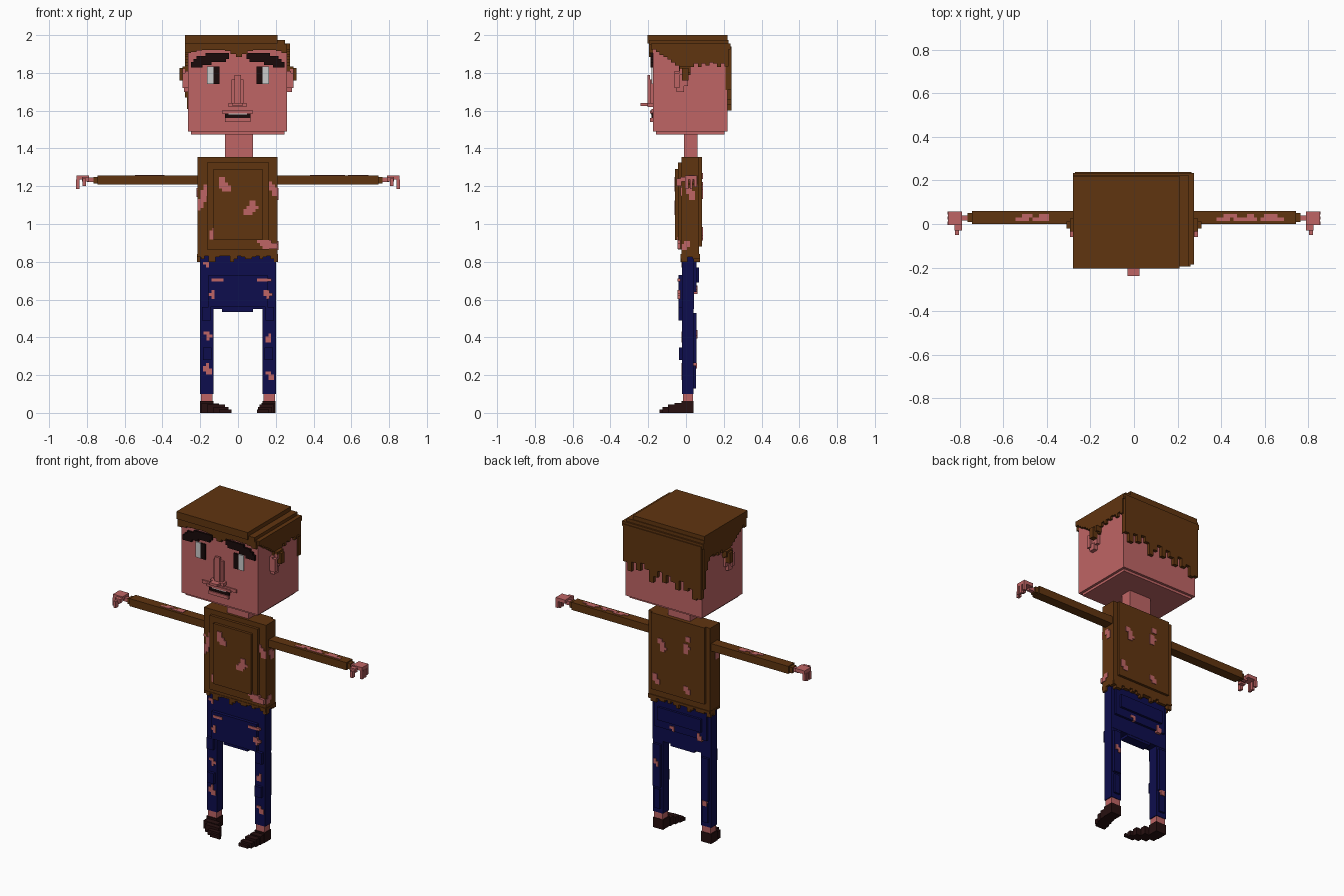
import bpy, bmesh, random

cube = bpy.data.objects.get("Cube")
if cube:
    bpy.data.objects.remove(cube, do_unlink=True)
random.seed(4)


def material(name, rgb):
    m = bpy.data.materials.new(name)
    m.use_nodes = True
    m.diffuse_color = (*rgb, 1)
    b = m.node_tree.nodes["Principled BSDF"]
    b.inputs["Base Color"].default_value = (*rgb, 1)
    b.inputs["Roughness"].default_value = 0.9
    return m


skin = material("skin", (0.52, 0.13, 0.13))
brown = material("brown", (0.118, 0.035, 0.005))
navy = material("navy", (0.004, 0.004, 0.075))
leather = material("dark leather", (0.02, 0.005, 0.005))
black = material("near black", (0.010, 0.003, 0.003))
white = material("white", (0.6, 0.6, 0.6))


def boxes(name, mat, *specs):
    """One object from boxes given as (x0, x1, y0, y1, z0, z1)."""
    bm = bmesh.new()
    for b in specs:
        lo, hi = b[0::2], b[1::2]
        for v in bmesh.ops.create_cube(bm, size=1)["verts"]:
            v.co = [lo[i] if v.co[i] < 0 else hi[i] for i in range(3)]
    me = bpy.data.meshes.new(name)
    bm.to_mesh(me)
    bm.free()
    me.materials.append(mat)
    ob = bpy.data.objects.new(name, me)
    bpy.context.collection.objects.link(ob)
    return ob


def mirror(b):
    return (-b[1], -b[0], *b[2:])


def box_on(u, us, w, ws, v, vs):
    b = [0] * 6
    for axis, (lo, hi) in ((u, us), (w, ws), (v, vs)):
        b[2 * axis:2 * axis + 2] = lo, hi
    return tuple(b)


def fringe(name, mat, u, u_range, w, w_range, top, bottoms):
    """Row of columns along axis u with ragged lower ends."""
    step = (u_range[1] - u_range[0]) / len(bottoms)
    boxes(name, mat, *[box_on(u, (u_range[0] + i * step, u_range[0] + (i + 1) * step),
                              w, w_range, 2, (z, top)) for i, z in enumerate(bottoms)])


def pixels(name, mat, rows, u, u0, v, v_top, w, w_range, s=0.0155):
    """Stepped plate: '#' cells, each run in a row becomes one box."""
    out = []
    for r, row in enumerate(rows.split("/")):
        start = None
        for c, ch in enumerate(row + "."):
            if ch == "#" and start is None:
                start = c
            elif ch != "#" and start is not None:
                out.append(box_on(u, (u0 + start * s, u0 + c * s), w, w_range,
                                  v, (v_top - (r + 1) * s, v_top - r * s)))
                start = None
    boxes(name, mat, *out)


# Head and neck
boxes("head", skin, (-0.265, 0.26, -0.175, 0.22, 1.49, 1.93),
      (-0.25, 0.245, -0.16, 0.205, 1.475, 1.49))
boxes("neck", skin, (-0.07, 0.08, -0.01, 0.06, 1.35, 1.48))

# Face
boxes("nose", skin, (-0.035, 0.03, -0.19, -0.17, 1.63, 1.765),
      (-0.018, 0.015, -0.205, -0.19, 1.64, 1.79),
      (-0.05, 0.045, -0.205, -0.17, 1.62, 1.64),
      (-0.03, 0.025, -0.24, -0.2, 1.625, 1.64))
boxes("lips", skin, (-0.12, 0.115, -0.182, -0.17, 1.59, 1.61),
      (-0.085, 0.08, -0.19, -0.17, 1.585, 1.60),
      (-0.07, 0.065, -0.19, -0.17, 1.54, 1.56))
boxes("mouth", black, (-0.07, 0.067, -0.183, -0.17, 1.56, 1.585))
boxes("teeth", white, (-0.05, 0.047, -0.186, -0.17, 1.579, 1.585))
eye = [(0.13, 0.165, -0.183, -0.17, 1.74, 1.835)]
pupil = [(0.097, 0.13, -0.183, -0.17, 1.74, 1.835)]
glint = [(0.118, 0.13, -0.186, -0.17, 1.765, 1.815)]
for nm, mat, part in (("eye_white", white, eye), ("pupil", black, pupil)):
    boxes("left_" + nm, mat, *part)
    boxes("right_" + nm, mat, *map(mirror, part))
brow = "########...../###########../.###########./......#######/.........####"
pixels("left_eyebrow", black, brow, 0, 0.045, 2, 1.905, 1, (-0.188, -0.17))
pixels("right_eyebrow", black, "/".join(r[::-1] for r in brow.split("/")),
       0, -0.25, 2, 1.905, 1, (-0.188, -0.17))

# Ears, with hair tucked over the top
ear = [(0.25, 0.28, -0.06, 0.01, 1.73, 1.81), (0.25, 0.295, -0.06, -0.035, 1.72, 1.80),
       (0.25, 0.295, -0.035, 0.01, 1.79, 1.82), (0.25, 0.285, -0.05, -0.01, 1.70, 1.74)]
tuft = [(0.255, 0.295, -0.035, 0.025, 1.80, 1.835), (0.28, 0.31, -0.02, 0.012, 1.76, 1.825)]
for side, f in (("left", lambda b: b), ("right", mirror)):
    boxes(side + "_ear", skin, *map(f, ear))
    boxes(side + "_ear_hair", brown, *map(f, tuft))

# Hair
boxes("hair_cap", brown, (-0.28, 0.21, -0.205, 0.22, 1.955, 2.0),
      (-0.28, 0.25, -0.195, 0.225, 1.94, 1.975),
      (-0.28, 0.275, -0.185, 0.235, 1.925, 1.955))
fringe("front_hair", brown, 0, (-0.28, 0.26), 1, (-0.195, -0.17), 1.95,
       [1.905, 1.91, 1.918, 1.92, 1.92, 1.922, 1.92, 1.915, 1.90, 1.885,
        1.90, 1.915, 1.92, 1.922, 1.92, 1.92, 1.915, 1.905])
side_ends = [1.925, 1.91, 1.895, 1.885, 1.87, 1.855, 1.84, 1.80, 1.755, 1.79, 1.83, 1.85,
             1.83, 1.85, 1.84, 1.855, 1.85, 1.83, 1.85, 1.835]
fringe("left_side_hair", brown, 1, (-0.18, 0.225), 0, (0.25, 0.275), 1.94, side_ends)
fringe("right_side_hair", brown, 1, (-0.18, 0.225), 0, (-0.28, -0.255), 1.94,
       side_ends[:-2] + [1.78, 1.67])
fringe("back_hair", brown, 0, (-0.27, 0.265), 1, (0.21, 0.24), 1.94,
       [1.61, 1.60, 1.66, 1.64, 1.69, 1.63, 1.67, 1.70, 1.65, 1.71, 1.67, 1.63,
        1.70, 1.73, 1.68, 1.72, 1.66, 1.71])

# Shirt with stepped chest and back
boxes("shirt", brown, (-0.215, 0.21, -0.025, 0.07, 0.83, 1.355),
      (-0.165, 0.165, -0.042, 0, 0.865, 1.325),
      (-0.13, 0.13, -0.058, 0, 0.915, 1.29),
      (-0.185, 0.18, 0.05, 0.085, 0.88, 1.355))
for nm, u, ur, w, wr, n in (("front", 0, (-0.215, 0.21), 1, (-0.028, 0), 22),
                            ("back", 0, (-0.215, 0.21), 1, (0.035, 0.075), 22),
                            ("left", 1, (-0.025, 0.07), 0, (0.19, 0.212), 6),
                            ("right", 1, (-0.025, 0.07), 0, (-0.217, -0.19), 6)):
    fringe(nm + "_shirt_hem", brown, u, ur, w, wr, 0.84,
           [random.choice((0.83, 0.825, 0.815, 0.80)) for _ in range(n)])

# Skin showing through torn shirt
chest, core, step, back = (-0.062, -0.05), (-0.029, -0.02), (-0.046, -0.03), (0.08, 0.089)
tears = (("##./##./###/####/.###", -0.10, 1.25, chest),
         ("..##./..##./.####/####./###..", 0.03, 1.125, chest),
         (".##./####/####/###.", -0.15, 0.98, step),
         ("..##/..##/.###/.###/.##./###./##../##../#...", -0.214, 1.21, core),
         ("#.../##../###./.###/..##/..##", 0.149, 1.24, core),
         ("##..../#####./.######/..#####", 0.10, 0.93, step),
         ("..##/.###/.##./###./.##.", 0.07, 1.21, back),
         ("##./##./.../.##/###/.##/.##", -0.09, 1.27, back),
         (".##/.##/###/##.", 0.12, 0.985, back),
         (".##/###/##.", -0.09, 0.96, back))
for i, (rows, x, z, y) in enumerate(tears):
    pixels(f"shirt_tear_{i + 1}", skin, rows, 0, x, 2, z, 1, y)
pixels("left_side_tear", skin, "##../###./.##./.##.", 1, 0.0, 2, 1.19, 0, (0.2, 0.214))
pixels("left_waist_tear", skin, ".##/###/##.", 1, -0.025, 2, 0.91, 0, (0.2, 0.214))
pixels("right_side_tear", skin, "###/.##/.##", 1, -0.025, 2, 1.19, 0, (-0.219, -0.2))

# Arms and hands
hand = [(0.75, 0.80, 0.015, 0.04, 1.222, 1.245), (0.79, 0.855, -0.005, 0.058, 1.235, 1.257),
        (0.84, 0.857, -0.005, 0.012, 1.185, 1.235), (0.84, 0.857, 0.02, 0.035, 1.185, 1.235),
        (0.84, 0.857, 0.043, 0.058, 1.195, 1.235), (0.79, 0.825, -0.03, -0.005, 1.225, 1.25),
        (0.805, 0.822, -0.05, -0.025, 1.20, 1.24)]
sleeve = [(0.2, 0.745, 0, 0.06, 1.21, 1.257), (0.745, 0.765, 0.01, 0.05, 1.215, 1.25)]
for side, f in (("left", lambda b: b), ("right", mirror)):
    boxes(side + "_sleeve", brown, *map(f, sleeve))
    boxes(side + "_hand", skin, *map(f, hand))
pixels("left_sleeve_tear", skin, "..####...##...####.../####.#######.#######", 0, 0.38, 1, 0.045,
       2, (1.25, 1.26))
pixels("right_sleeve_tear", skin, "..###..###./####.#####.", 0, -0.545, 1, 0.045, 2, (1.25, 1.26))

# Trousers: hips, legs and raised folds
boxes("hips", navy, (-0.2, 0.2, -0.02, 0.042, 0.55, 0.84),
      (-0.085, 0.08, -0.02, 0.04, 0.535, 0.55),
      (-0.155, 0.155, -0.04, 0, 0.56, 0.73),
      (-0.18, 0.18, 0.03, 0.056, 0.64, 0.82), (-0.15, 0.15, 0.03, 0.07, 0.69, 0.77))
leg = [(0.13, 0.2, -0.02, 0.04, 0.10, 0.56), (0.145, 0.19, -0.04, 0, 0.49, 0.56),
       (0.14, 0.185, -0.038, 0, 0.28, 0.345), (0.14, 0.19, 0.03, 0.055, 0.265, 0.53),
       (0.145, 0.185, 0.03, 0.052, 0.13, 0.25)]
ankle = [(0.135, 0.195, -0.017, 0.037, 0.05, 0.10)]
for side, f in (("left", lambda b: b), ("right", mirror)):
    boxes(side + "_leg", navy, *map(f, leg))
    boxes(side + "_ankle", skin, *map(f, ankle))

# Skin showing through torn trousers
cloth, fold, rear = (-0.024, -0.01), (-0.044, -0.03), (0.04, 0.06)
rips = (("##/.#", -0.185, 0.80, cloth), ("####", -0.14, 0.712, fold),
        ("#####", 0.10, 0.712, fold), (".#./##./.#.", -0.155, 0.65, fold),
        ("##./###/.#.", 0.135, 0.65, fold), ("##./.##/.#.", -0.182, 0.43, cloth),
        (".#/##/##", 0.145, 0.42, cloth), (".#./##./###/.##", -0.185, 0.265, cloth),
        ("##./.##/.##", 0.145, 0.22, cloth), (".#/##/#.", 0.15, 0.44, rear),
        ("##/##", -0.18, 0.265, (0.04, 0.058)), ("##/#.", 0.04, 0.67, rear),
        (".#/##/##", -0.15, 0.675, rear))
for i, (rows, x, z, y) in enumerate(rips):
    pixels(f"trouser_rip_{i + 1}", skin, rows, 0, x, 2, z, 1, y)

# Shoes: right one turned inward, left one nearly straight
boxes("right_shoe", leather, (-0.2, -0.13, -0.025, 0.04, 0, 0.062),
      (-0.195, -0.10, -0.06, -0.025, 0, 0.05), (-0.165, -0.07, -0.09, -0.06, 0, 0.045),
      (-0.13, -0.05, -0.115, -0.09, 0, 0.03), (-0.10, -0.035, -0.13, -0.115, 0, 0.018))
boxes("left_shoe", leather, (0.13, 0.198, -0.025, 0.04, 0, 0.062),
      (0.125, 0.195, -0.06, -0.025, 0, 0.052), (0.115, 0.19, -0.095, -0.06, 0, 0.045),
      (0.105, 0.18, -0.125, -0.095, 0, 0.03), (0.10, 0.165, -0.14, -0.125, 0, 0.018))
